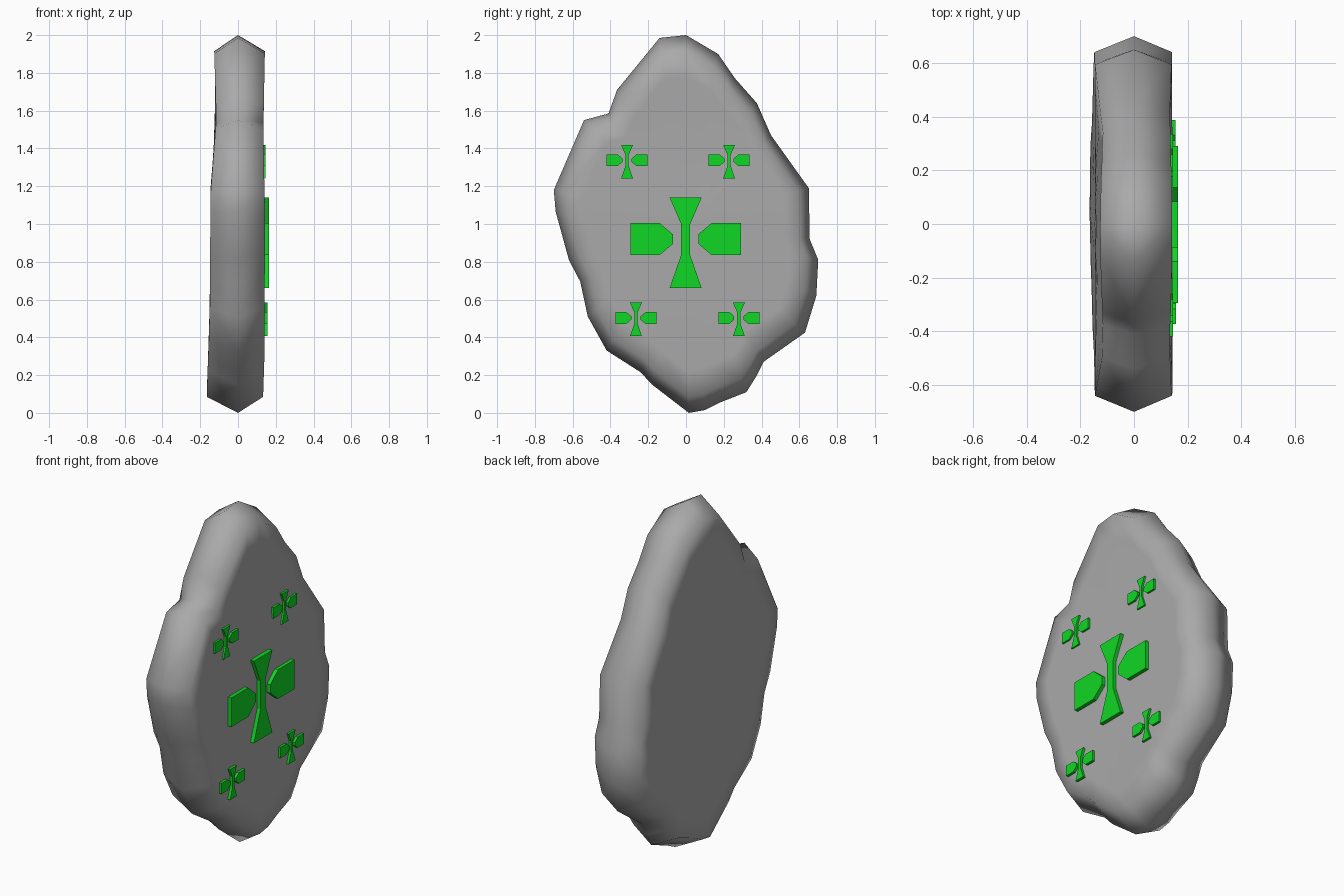
import bpy, bmesh

if "Cube" in bpy.data.objects:
    bpy.data.objects.remove(bpy.data.objects["Cube"])

# Flat colours
def material(name, rgb):
    m = bpy.data.materials.new(name)
    m.diffuse_color = (*rgb, 1)
    m.use_nodes = True
    m.node_tree.nodes["Principled BSDF"].inputs["Base Color"].default_value = m.diffuse_color
    return m

STONE = material("stone grey", (0.40, 0.40, 0.40))
GREEN = material("rune green", (0.005, 0.68, 0.018))


def finish(name, bm, mat, smooth):
    bmesh.ops.recalc_face_normals(bm, faces=bm.faces[:])
    me = bpy.data.meshes.new(name)
    bm.to_mesh(me)
    bm.free()
    me.materials.append(mat)
    for p in me.polygons:
        p.use_smooth = smooth
    ob = bpy.data.objects.new(name, me)
    bpy.context.collection.objects.link(ob)
    return ob


def ramp(z, pts):
    for (a, va), (b, vb) in zip(pts, pts[1:]):
        if z <= b:
            t = max(0.0, (z - a) / (b - a))
            return va + (vb - va) * t
    return pts[-1][1]


# Rough slab: side outline as (y, z)
OUTLINE = [
    (0, 2), (.17, 1.9), (.26, 1.77), (.375, 1.64), (.45, 1.47), (.65, 1.19),
    (.655, .92), (.70, .81), (.69, .62), (.63, .425), (.41, .27), (.37, .19),
    (.32, .11), (.18, .055), (.10, .015), (.015, 0), (-.18, .15), (-.24, .215),
    (-.42, .33), (-.52, .51), (-.56, .695), (-.62, .81), (-.69, 1.065),
    (-.70, 1.18), (-.54, 1.55), (-.41, 1.585), (-.365, 1.71), (-.14, 1.985)]
# Face depth by height, for the carved face and the back
FRONT = [(0, .13), (.3, .14), (1.1, .143), (1.35, .132), (1.6, .136), (1.95, .143)]
BACK = [(0, -.165), (.12, -.165), (.5, -.15), (1.2, -.145), (1.55, -.115), (1.95, -.127)]


def slab():
    bm = bmesh.new()
    n = len(OUTLINE)
    mid = [bm.verts.new((0, y, z)) for y, z in OUTLINE]
    for depth in (FRONT, BACK):
        prev = mid
        for s in (.915, .78, .5, .25):
            ring = []
            for y, z in OUTLINE:
                zz = 1 + (z - 1) * s
                ring.append(bm.verts.new((ramp(zz, depth), y * s, zz)))
            for i in range(n):
                j = (i + 1) % n
                bm.faces.new((prev[i], prev[j], ring[j], ring[i]))
            prev = ring
        c = bm.verts.new((ramp(1, depth), 0, 1))
        for i in range(n):
            bm.faces.new((prev[i], prev[(i + 1) % n], c))
    finish("stone_slab", bm, STONE, True)


# Rune: waisted centre bar with a pointed tab on each side
BAR = [(-.085, .24), (.085, .24), (.024, .10), (.024, -.065),
       (.085, -.24), (-.085, -.24), (-.024, -.065), (-.024, .10)]
TAB = [(.292, .105), (.138, .105), (.067, .045), (.067, -.005),
       (.138, -.065), (.292, -.065)]


def rune(name, y, z, scale, x0, x1):
    bm = bmesh.new()
    for prof in (BAR, TAB, [(-a, b) for a, b in TAB]):
        lo = [bm.verts.new((x0, y + a * scale, z + b * scale)) for a, b in prof]
        hi = [bm.verts.new((x1, y + a * scale, z + b * scale)) for a, b in prof]
        bm.faces.new(lo)
        bm.faces.new(hi)
        for i in range(len(prof)):
            j = (i + 1) % len(prof)
            bm.faces.new((lo[i], lo[j], hi[j], hi[i]))
    finish(name, bm, GREEN, False)


slab()
rune("large_rune", -.002, .90, 1, .125, .164)
rune("upper_left_rune", -.312, 1.33, .37, .12, .146)
rune("upper_right_rune", .228, 1.33, .37, .12, .146)
rune("lower_left_rune", -.265, .495, .37, .125, .156)
rune("lower_right_rune", .28, .495, .37, .125, .154)
